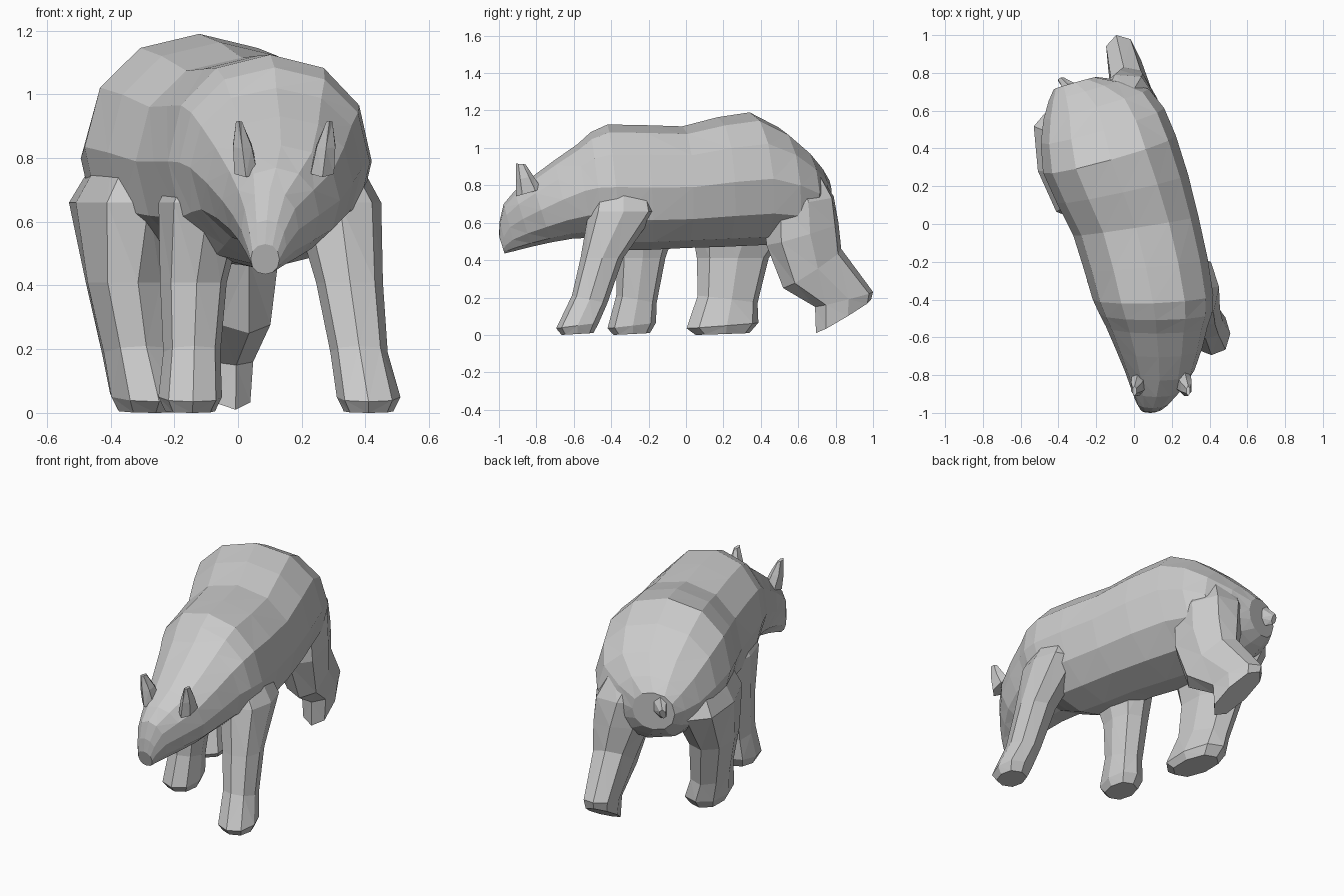
import bpy, bmesh
from math import sin, cos, tan, pi, radians, copysign
from mathutils import Vector

if "Cube" in bpy.data.objects:
    bpy.data.objects.remove(bpy.data.objects["Cube"])


def soften(keys):
    """Insert one smooth in-between ring for every pair of key rings."""
    out = []
    for i in range(len(keys) - 1):
        p, q = keys[i], keys[i + 1]
        before, after = keys[max(i - 1, 0)], keys[min(i + 2, len(keys) - 1)]
        mid = [(9 * (b + c) - a - d) / 16 for a, b, c, d in zip(before, p, q, after)]
        out += [p, mid]
    return out + [keys[-1]]


def loft(name, rings, sides, power=1.0):
    """Skin rings of (x, half_width, y and z of one edge, y and z of the other)."""
    bm = bmesh.new()
    loops = []
    for x, w, ya, za, yb, zb in rings:
        a, b = Vector((x, ya, za)), Vector((x, yb, zb))
        mid, axis = (a + b) / 2, (a - b) / 2
        # the animal turns gradually towards its hips
        yaw = radians(min(max((mid.y + .5) * 18, 0), 16))
        side = Vector((cos(yaw), sin(yaw), 0)) * w
        axis.x = -tan(yaw) * axis.y
        loop = []
        for i in range(sides):
            c, s = cos(2 * pi * i / sides), sin(2 * pi * i / sides)
            c, s = (copysign(abs(v) ** power, v) for v in (c, s))
            loop.append(bm.verts.new(mid + axis * c + side * s))
        loops.append(loop)
    for p, q in zip(loops, loops[1:]):
        for i in range(sides):
            j = (i + 1) % sides
            bm.faces.new((p[i], p[j], q[j], q[i]))
    bm.faces.new(loops[0][::-1])
    bm.faces.new(loops[-1])
    bmesh.ops.recalc_face_normals(bm, faces=bm.faces)
    bmesh.ops.triangulate(bm, faces=bm.faces)
    mesh = bpy.data.meshes.new(name)
    bm.to_mesh(mesh)
    bm.free()
    bpy.context.collection.objects.link(bpy.data.objects.new(name, mesh))


def standing_leg(name, xs, ys, wide, deep):
    """Leg on the ground, bent through thigh, knee and paw positions."""
    def path(v, inward=0):
        return v[0] - copysign(inward, v[0]), v[0], v[1], (v[1] + v[2]) / 2, v[2], v[2]
    heights = (.88, .66, .41, .19, .05, .005)
    widths = (.12, .14, .105, .09, .10, .078)
    depths = (.14, .19, .12, .10, .12, .09)
    tilt = (0, 0, 0, -.02, .015, .005)
    loft(name, [(x, w * wide, y - d * deep, z - t, y + d * deep, z + t) for x, y, z, w, d, t
                in zip(path(xs, .1), path(ys), heights, widths, depths, tilt)], 8, .85)


# Head, neck and torso, snout to rump
loft("body", soften([
    (.085, .045, -1.0, .53, -.97, .435),
    (.10, .09, -.975, .70, -.91, .45),
    (.135, .185, -.83, .84, -.72, .495),
    (.12, .27, -.58, 1.02, -.50, .52),
    (.10, .32, -.42, 1.125, -.35, .455),
    (.01, .335, -.02, 1.115, 0, .465),
    (-.13, .365, .34, 1.19, .40, .48),
    (-.20, .29, .62, 1.0, .65, .51),
    (-.31, .12, .75, .84, .74, .62)]), 12, .93)

# Three planted legs
standing_leg("front_leg_right", (.31, .35, .41), (-.34, -.45, -.58), 1, .95)
standing_leg("front_leg_left", (-.11, -.14, -.15), (-.23, -.24, -.29), 1, 1.08)
standing_leg("hind_leg_left", (-.36, -.36, -.29), (.32, .25, .195), 1.1, 1.6)

# Hind leg pushing off, heel raised
loft("hind_leg_right", [
    (-.10, .17, .40, .92, .70, .88),
    (-.05, .18, .42, .68, .79, .74),
    (-.02, .15, .43, .48, .815, .60),
    (-.01, .11, .52, .25, .83, .46),
    (-.05, .09, .69, .15, 1.0, .23),
    (-.05, .08, .695, .01, .99, .19)], 8, .85)

# Ears, mirrored about the middle of the head
for name, s in (("ear_left", -1), ("ear_right", 1)):
    loft(name, [(.145 + s * (.12 + .25 * h), .042 - 4 * h * h,
                 -.91, .74 + 2 * h, -.77 - h, .78 + 1.5 * h) for h in (0, .045, .088)], 6)

# Short tail hanging at the rump
loft("tail", soften([(-.29, .07, .68, .90, .70, .68),
                     (-.385, .02, .775, .77, .755, .71)]), 6)
